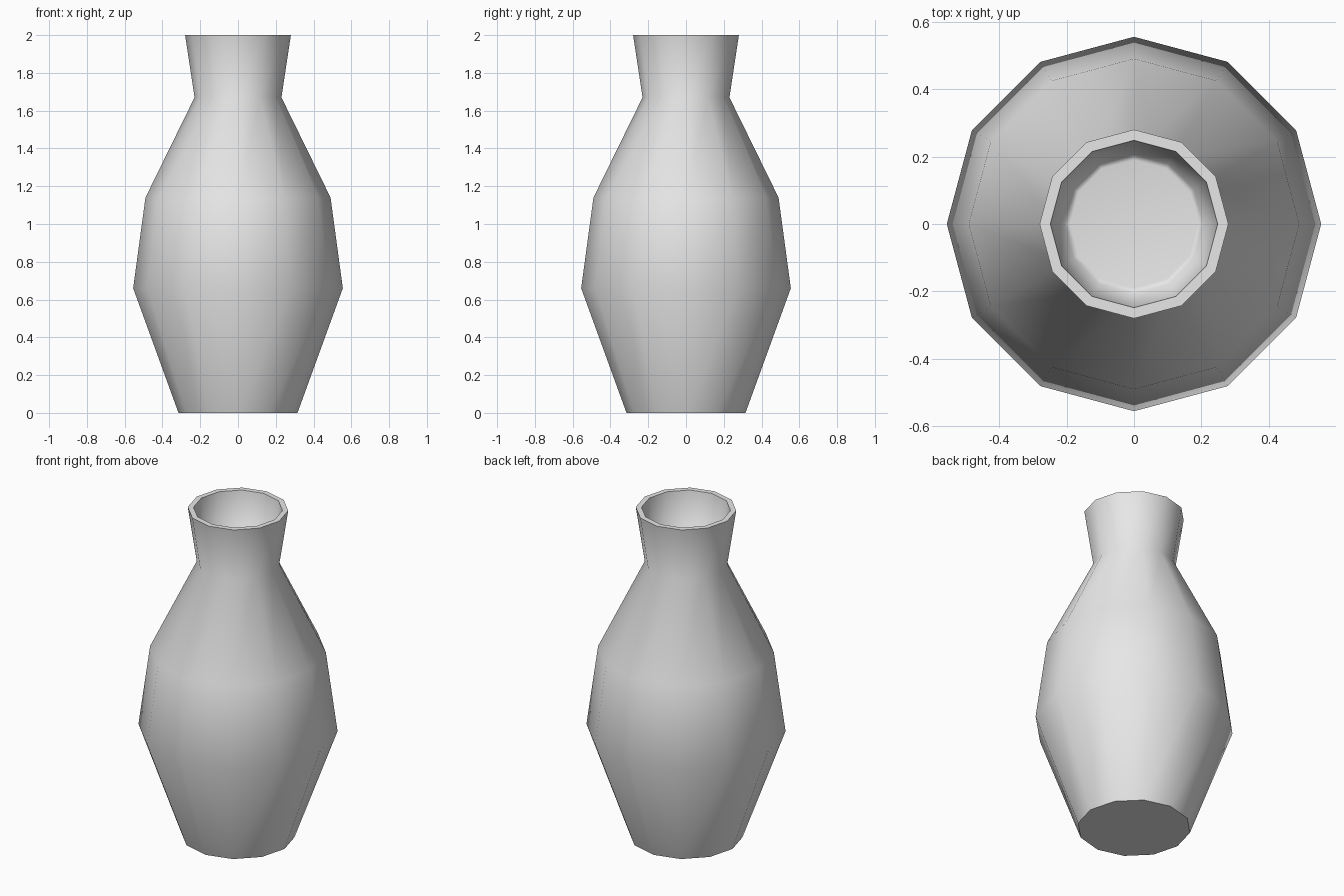
import bpy
import bmesh
from math import cos, sin, tau

cube = bpy.data.objects.get("Cube")
if cube:
    bpy.data.objects.remove(cube, do_unlink=True)

SIDES = 12

# Outer wall from the foot up, over the lip, then down to the inner floor
OUTER = [(0.315, 0.0), (0.555, 0.66), (0.49, 1.14), (0.23, 1.67), (0.28, 2.0)]
INNER = [(0.248, 2.0), (0.205, 1.67), (0.19, 1.667)]
# Rings whose edges stay crisp: foot, outer lip, inner lip
CRISP = (0, len(OUTER) - 1, len(OUTER))


def make_ring(bm, radius, z):
    angles = [tau * i / SIDES for i in range(SIDES)]
    return [bm.verts.new((radius * cos(a), radius * sin(a), z)) for a in angles]


def bridge(bm, low, high):
    for i in range(SIDES):
        j = (i + 1) % SIDES
        bm.faces.new((low[i], low[j], high[j], high[i]))


# Glaze
glaze = bpy.data.materials.new("light grey glaze")
glaze.use_nodes = True
grey = (0.8, 0.8, 0.8, 1.0)
glaze.diffuse_color = grey
glaze.node_tree.nodes["Principled BSDF"].inputs["Base Color"].default_value = grey

# Vase body with neck, lip and recessed mouth
bm = bmesh.new()
rings = [make_ring(bm, r, z) for r, z in OUTER + INNER]
for low, high in zip(rings, rings[1:]):
    bridge(bm, low, high)
bm.faces.new(list(reversed(rings[0])))
bm.faces.new(rings[-1])
bmesh.ops.recalc_face_normals(bm, faces=bm.faces)

# Smooth walls, crisp foot and lip
for face in bm.faces:
    face.smooth = True
for index in CRISP:
    ring = rings[index]
    for i in range(SIDES):
        bm.edges.get((ring[i], ring[(i + 1) % SIDES])).smooth = False

mesh = bpy.data.meshes.new("vase")
bm.to_mesh(mesh)
bm.free()
mesh.materials.append(glaze)
vase = bpy.data.objects.new("vase", mesh)
bpy.context.collection.objects.link(vase)
